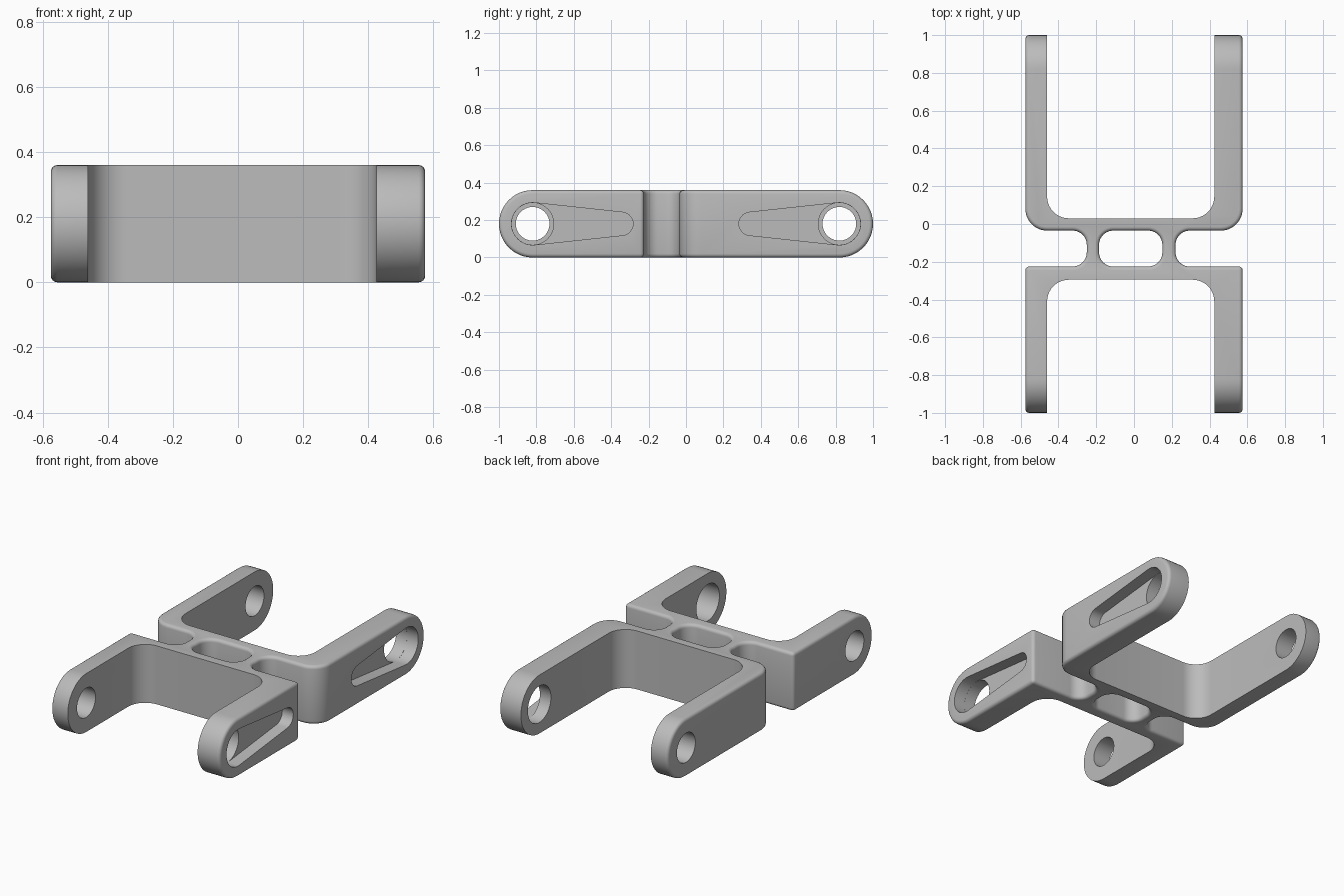
import bpy, bmesh, math
from mathutils import Vector

if "Cube" in bpy.data.objects:
    bpy.data.objects.remove(bpy.data.objects["Cube"])

HEIGHT = 0.36
MID = HEIGHT / 2
PIVOT = 1 - MID                      # distance of the pivot holes from the centre
LEFT, LEFT_IN, RIGHT_IN, RIGHT = -0.575, -0.46, 0.425, 0.575
FRONT_IN, FRONT_OUT, BACK_OUT, BACK_IN = -0.295, -0.225, -0.035, 0.03
TIP = 1.2                            # arms overshoot, then get trimmed round
CORNER, NECK = 0.115, 0.075

grey = bpy.data.materials.new("satin grey")
grey.use_nodes = True
grey.diffuse_color = (0.5, 0.5, 0.5, 1)
grey.node_tree.nodes["Principled BSDF"].inputs["Base Color"].default_value = (0.5, 0.5, 0.5, 1)


def rounded(corners, steps=10):
    """Outline through (x, y, radius) corners, right-angled ones filleted."""
    pts = []
    for i, (x, y, r) in enumerate(corners):
        p = Vector((x, y))
        if not r:
            pts.append(p)
            continue
        a = (Vector(corners[i - 1][:2]) - p).normalized() * r
        b = (Vector(corners[(i + 1) % len(corners)][:2]) - p).normalized() * r
        for k in range(steps + 1):
            t = k / steps * math.pi / 2
            pts.append(p + a * (1 - math.sin(t)) + b * (1 - math.cos(t)))
    return pts


def arc(cy, cz, r, start, end, steps=24):
    return [Vector((cy + r * math.cos(start + (end - start) * k / steps),
                    cz + r * math.sin(start + (end - start) * k / steps)))
            for k in range(steps + 1)]


def prism(name, pts, low, high, axis):
    """Extrude a closed outline along z (plan outline) or x (side outline)."""
    def place(p, h):
        return (p.x, p.y, h) if axis == "z" else (h, p.x, p.y)
    bm = bmesh.new()
    face = bm.faces.new([bm.verts.new(place(p, low)) for p in pts])
    grown = bmesh.ops.extrude_face_region(bm, geom=[face])["geom"]
    shift = Vector(place(Vector((0, 0)), high - low))
    bmesh.ops.translate(bm, vec=shift, verts=[g for g in grown if isinstance(g, bmesh.types.BMVert)])
    bmesh.ops.recalc_face_normals(bm, faces=bm.faces)
    mesh = bpy.data.meshes.new(name)
    bm.to_mesh(mesh)
    bm.free()
    mesh.materials.append(grey)
    obj = bpy.data.objects.new(name, mesh)
    bpy.context.collection.objects.link(obj)
    return obj


def combine(obj, tool, operation):
    mod = obj.modifiers.new("cut", "BOOLEAN")
    mod.object, mod.operation, mod.solver = tool, operation, "EXACT"
    bpy.context.view_layer.objects.active = obj
    bpy.ops.object.modifier_apply(modifier=mod.name)
    bpy.data.objects.remove(tool)


# Plan outline: two U brackets back to back, joined by two necks
NECK_R, NECK_L = 0.22, -0.25
body = prism("double_bracket", rounded([
    (RIGHT, -TIP, 0), (RIGHT, FRONT_OUT, 0),
    (NECK_R, FRONT_OUT, NECK), (NECK_R, BACK_OUT, NECK),
    (RIGHT, BACK_OUT, CORNER), (RIGHT, TIP, 0), (RIGHT_IN, TIP, 0),
    (RIGHT_IN, BACK_IN, CORNER), (LEFT_IN, BACK_IN, CORNER),
    (LEFT_IN, TIP, 0), (LEFT, TIP, 0), (LEFT, BACK_OUT, CORNER),
    (NECK_L, BACK_OUT, NECK), (NECK_L, FRONT_OUT, NECK),
    (LEFT, FRONT_OUT, 0), (LEFT, -TIP, 0), (LEFT_IN, -TIP, 0),
    (LEFT_IN, FRONT_IN, CORNER), (RIGHT_IN, FRONT_IN, CORNER),
    (RIGHT_IN, -TIP, 0)]), -0.1, HEIGHT + 0.1, "z")

# Window between the necks
WIN_L, WIN_R = -0.185, 0.15
window = prism("window_cutter", rounded([
    (WIN_L, FRONT_OUT, NECK), (WIN_R, FRONT_OUT, NECK),
    (WIN_R, BACK_OUT, NECK), (WIN_L, BACK_OUT, NECK)]), -0.2, HEIGHT + 0.2, "z")
combine(body, window, "DIFFERENCE")

# Side outline: rounded arm tips
half = math.pi / 2
stadium = arc(PIVOT, MID, MID, -half, half) + arc(-PIVOT, MID, MID, half, 3 * half)
combine(body, prism("side_trimmer", stadium, -1, 1, "x"), "INTERSECT")

# Soft fillet on the outer rims and the gap, inner rims stay sharp
bm = bmesh.new()
bm.from_mesh(body.data)
bmesh.ops.remove_doubles(bm, verts=bm.verts, dist=1e-5)


def is_outer(edge):
    if len(edge.link_faces) != 2 or edge.calc_face_angle(0) < 1.0:
        return False
    m = (edge.verts[0].co + edge.verts[1].co) / 2
    on_side = m.x > RIGHT - 0.002 or m.x < LEFT + 0.002
    in_gap = FRONT_OUT - 0.002 < m.y < BACK_OUT + 0.002
    on_corner = BACK_OUT < m.y < BACK_OUT + CORNER and (m.x > RIGHT_IN + 0.02 or m.x < LEFT_IN - 0.001)
    return on_side or in_gap or on_corner


bmesh.ops.bevel(bm, geom=[e for e in bm.edges if is_outer(e)], offset=0.02,
                segments=4, profile=0.5, affect="EDGES", clamp_overlap=False)
bm.to_mesh(body.data)
bm.free()

# Pivot holes, wider on the right arms, and tapered pockets beside them
WIDE, POCKET_END, POCKET_R, DEPTH = 0.113, 0.345, 0.062, 0.075
for side in (-1, 1):
    y = side * PIVOT
    hole = arc(y, MID, 0.09, 0, 2 * math.pi, 40)[:-1]
    combine(body, prism("left_hole_cutter", hole, -0.8, 0, "x"), "DIFFERENCE")
    lean = math.asin((WIDE - POCKET_R) / (PIVOT - POCKET_END))
    pocket = (arc(PIVOT, MID, WIDE, -half - lean, half + lean)
              + arc(POCKET_END, MID, POCKET_R, half + lean, 3 * half - lean, 14))
    pocket = [Vector((side * p.x, p.y)) for p in pocket]
    combine(body, prism("pocket_cutter", pocket, RIGHT - DEPTH, 0.8, "x"), "DIFFERENCE")
    wide = arc(y, MID, WIDE - 0.0005, 0, 2 * math.pi, 40)[:-1]
    combine(body, prism("right_hole_cutter", wide, 0, 0.7, "x"), "DIFFERENCE")

bpy.ops.object.select_all(action="DESELECT")
body.select_set(True)
bpy.context.view_layer.objects.active = body
bpy.ops.object.shade_smooth_by_angle(angle=math.radians(30))
